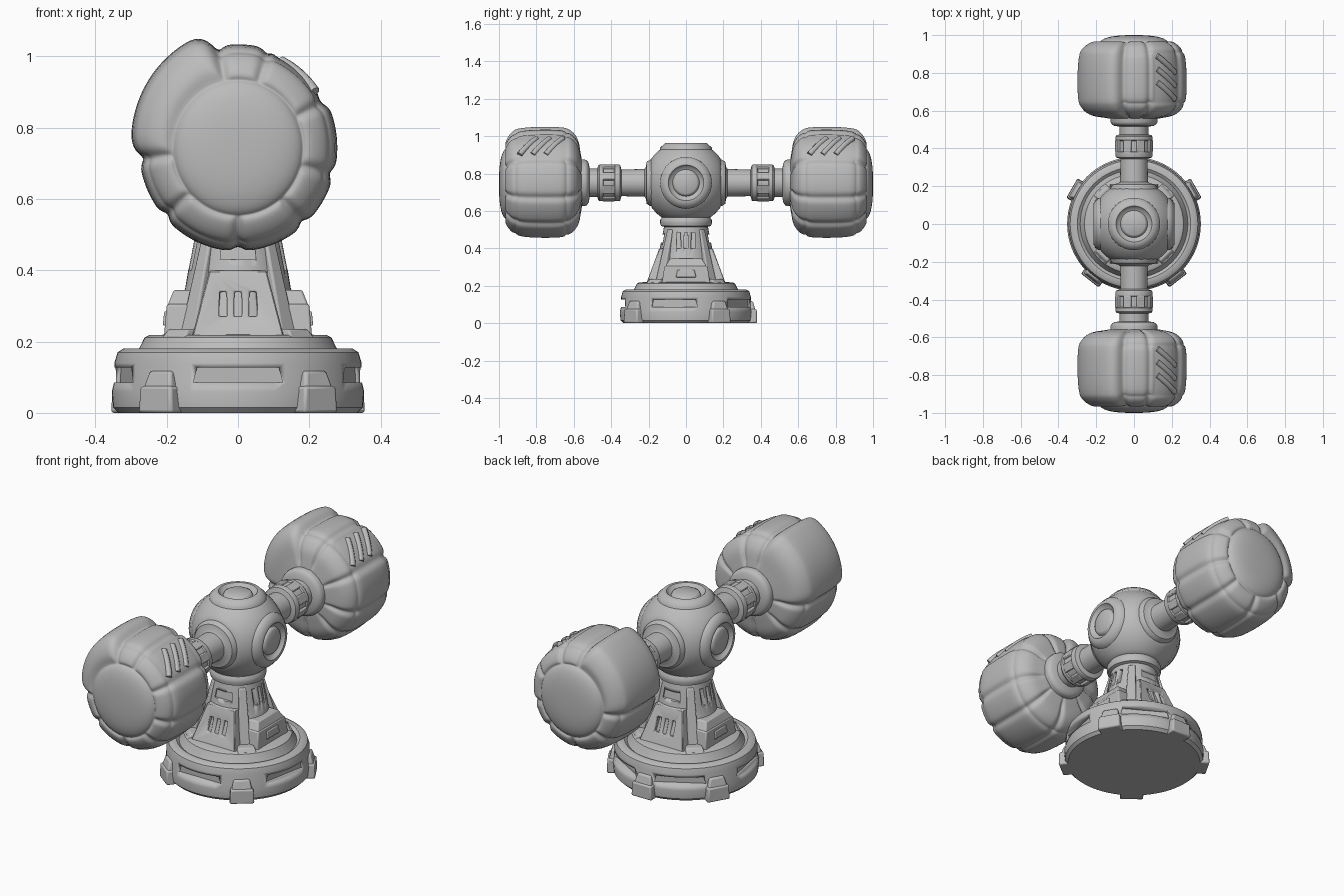
import bpy, bmesh
from math import cos, sin, radians, hypot, pi
from mathutils import Matrix, Vector

cube = bpy.data.objects.get("Cube")
if cube:
    bpy.data.objects.remove(cube)

grey = bpy.data.materials.new("plain_grey")
grey.use_nodes = True
GREY = (0.5, 0.5, 0.5, 1)
grey.diffuse_color = GREY
grey.node_tree.nodes["Principled BSDF"].inputs["Base Color"].default_value = GREY

AXIS_Z = 0.75


def make(name, bm, matrix=Matrix(), bevel=0, angle=35):
    """Turn a bmesh into a shaded, coloured object."""
    bmesh.ops.remove_doubles(bm, verts=bm.verts, dist=1e-5)
    bm.transform(matrix)
    bmesh.ops.recalc_face_normals(bm, faces=bm.faces)
    mesh = bpy.data.meshes.new(name)
    bm.to_mesh(mesh)
    bm.free()
    mesh.materials.append(grey)
    ob = bpy.data.objects.new(name, mesh)
    bpy.context.collection.objects.link(ob)
    if bevel:
        mod = ob.modifiers.new("bevel", "BEVEL")
        mod.width, mod.segments = bevel, 2
    bpy.ops.object.select_all(action="DESELECT")
    ob.select_set(True)
    bpy.context.view_layer.objects.active = ob
    bpy.ops.object.shade_smooth_by_angle(angle=radians(angle))
    return ob


def lathe(profile, sides=64, shift=None):
    """Revolve (radius, height) points about z; shift may move each point."""
    bm = bmesh.new()
    rows = []
    for r, h in profile:
        row = []
        for i in range(sides):
            a = 360 * i / sides
            rr, hh = shift(r, h, a) if shift else (r, h)
            row.append(bm.verts.new((rr * cos(radians(a)), rr * sin(radians(a)), hh)))
        rows.append(row)
    for lo, hi in zip(rows, rows[1:]):
        for i in range(sides):
            j = (i + 1) % sides
            bm.faces.new((lo[i], lo[j], hi[j], hi[i]))
    return bm


def block(bm, angle, z, half, inner, outer, side=0):
    """Tapered block facing outward at an angle; pairs are (bottom, top)."""
    turn = Matrix.Rotation(radians(angle), 4, "Z")
    verts = [bm.verts.new(turn @ Vector((d, side + s * half[k], z[k])))
             for k in (0, 1) for d, s in ((inner[k], -1), (outer[k], -1), (outer[k], 1), (inner[k], 1))]
    for f in ((3, 2, 1, 0), (4, 5, 6, 7), (0, 1, 5, 4), (1, 2, 6, 5), (2, 3, 7, 6), (3, 0, 4, 7)):
        bm.faces.new([verts[i] for i in f])


def carve(ob, bm):
    """Cut the blocks in bm out of ob."""
    cutter = make("cutter", bm)
    cutter.hide_render = True
    mod = ob.modifiers.new("cut", "BOOLEAN")
    mod.object, mod.solver = cutter, "EXACT"
    bpy.context.view_layer.objects.active = ob
    bpy.ops.object.modifier_apply(modifier=mod.name)
    bpy.data.objects.remove(cutter)


# Round base with side slots
base = make("base", lathe([(0, 0), (.335, 0), (.35, .015), (.354, .06), (.348, .085), (.347, .14),
                           (.338, .17), (.322, .18), (.3, .18), (.285, .168), (.275, .185),
                           (.262, .212), (.25, .218), (.19, .22), (0, .22)]))
cuts = bmesh.new()
for mid in (-90, -11, 60, 120, 191):
    block(cuts, mid, (.085, .127), (.125, .115), (.312, .312), (.37, .37))
carve(base, cuts)

# Five feet clamped on the rim
for i, a in enumerate((90, 30, 150, -52, -128)):
    bm = bmesh.new()
    block(bm, a, (0, .075), (.06, .055), (.28, .28), (.38, .378))
    block(bm, a, (.06, .118), (.052, .038), (.28, .28), (.374, .357))
    make(f"foot_{i + 1}", bm, bevel=.008)

# Pedestal cone with slots on its sides
cone = make("pedestal", lathe([(0, .2), (.2, .2), (.195, .24), (.148, .35), (.138, .41),
                               (.122, .49), (.115, .53), (0, .53)], 48))
cuts = bmesh.new()
for a in (0, 180):
    for s in (-.038, 0, .038):
        block(cuts, a, (.4, .485), (.011, .009), (.115, .1), (.2, .2), s)
for a in (-90, 90):
    block(cuts, a, (.43, .475), (.05, .045), (.117, .109), (.2, .2))
carve(cone, cuts)

# Armour panels around the pedestal
for name, a in (("front", -90), ("back", 90)):
    bm = bmesh.new()
    block(bm, a, (.21, .4), (.13, .08), (.08, .08), (.213, .143))
    panel = make(name + "_panel", bm)
    cuts = bmesh.new()
    for s in (-.042, 0, .042):
        block(cuts, a, (.27, .34), (.012, .01), (.168, .142), (.25, .25), s)
    carve(panel, cuts)
    panel.modifiers.new("bevel", "BEVEL").width = .004
for name, a in (("left", 0), ("right", 180)):
    bm = bmesh.new()
    block(bm, a, (.21, .305), (.13, .115), (.08, .08), (.208, .2))
    block(bm, a, (.3, .345), (.112, .085), (.08, .08), (.198, .18))
    make(name + "_panel", bm, bevel=.006)
    bm = bmesh.new()
    block(bm, a, (.245, .285), (.055, .045), (.19, .19), (.211, .207))
    make(name + "_panel_plate", bm, bevel=.004)
for i in range(4):
    bm = bmesh.new()
    block(bm, 45 + 90 * i, (.2, .235), (.05, .04), (.15, .15), (.265, .24))
    block(bm, 45 + 90 * i, (.22, .5), (.028, .018), (.1, .09), (.205, .126))
    make(f"corner_rib_{i + 1}", bm, bevel=.006)

# Collar under the hub
make("collar", lathe([(0, .5), (.112, .5), (.118, .515), (.134, .52), (.138, .535), (.138, .55),
                      (.13, .565), (.11, .575), (0, .575)], 48))

# Ball hub, flattened where the bosses sit
bm = bmesh.new()
bmesh.ops.create_uvsphere(bm, u_segments=64, v_segments=40, radius=.226)
for v in bm.verts:
    v.co = [max(-.188, min(.188, c)) for c in v.co]
make("hub", bm, Matrix.Translation((0, 0, AXIS_Z)), angle=50)

# Ringed bosses on the top and sides of the hub
boss = [(.14, .16), (.138, .188), (.125, .2), (.112, .213), (.095, .214), (.085, .2),
        (.072, .194), (.066, .205), (.058, .21), (0, .212)]
centre = Matrix.Translation((0, 0, AXIS_Z))
for name, rot in (("top", Matrix()), ("left", Matrix.Rotation(pi / 2, 4, "Y")),
                  ("right", Matrix.Rotation(-pi / 2, 4, "Y"))):
    make(name + "_boss", lathe(boss, 48), centre @ rot, angle=50)

# Cushioned pod shape: seams between segments and one thicker pad
SEAMS = (102, 72, 27, -15, -48, -90, -138, -174)


def cushion(r, d, a):
    if r < .192 and d > .8 or r < .14:
        return r, d
    gap = min(abs((a - s + 180) % 360 - 180) for s in SEAMS)
    puff = -.016 * max(0, 1 - gap / 7) ** 2
    if 102 < a < 186:
        lift = .046 - .026 * (a - 102) / 84
        r += lift * min(1, (r - .14) / .1) * (1 - max(0, 1 - gap / 14) ** 2)
    elif r > .25:
        if d in (.635, .915):
            puff -= .012
        if 30 <= a <= 66 and .64 < d < .91:
            puff -= .012
    u, w = d - .77, r - .1
    k = puff / hypot(u, w)
    return r + w * k, d + u * k


pod = [(0, .555), (.13, .555), (.15, .562), (.2, .568), (.23, .58), (.257, .6), (.275, .625),
       (.28, .635), (.285, .645), (.29, .69), (.291, .77), (.288, .85), (.279, .905), (.273, .915),
       (.266, .925), (.243, .948), (.216, .964), (.2, .968), (.191, .96), (.187, .964), (.18, .974),
       (.15, .988), (.1, .997), (.04, 1), (0, 1)]
shaft = [(0, .15), (.125, .15), (.125, .19), (.112, .21), (.085, .215), (.074, .222), (.071, .345),
         (.095, .352), (.098, .36), (.098, .38), (.091, .385), (.091, .44), (.098, .445),
         (.098, .462), (.092, .47), (.076, .474), (.076, .515), (.105, .52), (.12, .53),
         (.124, .54), (.124, .575), (0, .575)]

# Arms and pods, one facing forward and one mirrored to the back
for name, sign in (("front", -1), ("back", 1)):
    axes = Matrix(((1, 0, 0, 0), (0, 0, sign, 0), (0, 1, 0, AXIS_Z), (0, 0, 0, 1)))
    make(name + "_arm", lathe(shaft, 48), axes)
    bm = bmesh.new()
    for i in range(8):
        block(bm, i * 45 + 22.5, (.38, .445), (.022, .022), (.07, .07), (.1, .1))
    make(name + "_arm_clamp", bm, axes, bevel=.004)

    # Pod slightly narrower than tall
    axes = Matrix.Translation((0, 0, -.006)) @ axes @ Matrix.Scale(.96, 4, (1, 0, 0))
    ob = make(name + "_pod", lathe(pod, 120, cushion), axes, angle=180)
    ob.modifiers.new("smooth", "SUBSURF").levels = 1
    ob.modifiers["smooth"].render_levels = 1

    # Slanted ridges on the upper left of the pod, leaning the same way on both
    curve = bpy.data.curves.new(name + "_pod_ridges", "CURVE")
    curve.dimensions = "3D"
    curve.bevel_depth, curve.bevel_resolution, curve.use_fill_caps = .016, 2, True
    curve.materials.append(grey)
    for offset in (-.07, 0, .07):
        line = curve.splines.new("POLY")
        line.points.add(5)
        for k, point in enumerate(line.points):
            a = radians(35 + 5.5 * k)
            d = .775 + sign * (offset + .018 * (k - 2.5))
            point.co = (*(axes @ Vector((.273 * cos(a), .273 * sin(a), d))), 1)
    ridges = bpy.data.objects.new(name + "_pod_ridges", curve)
    bpy.context.collection.objects.link(ridges)
